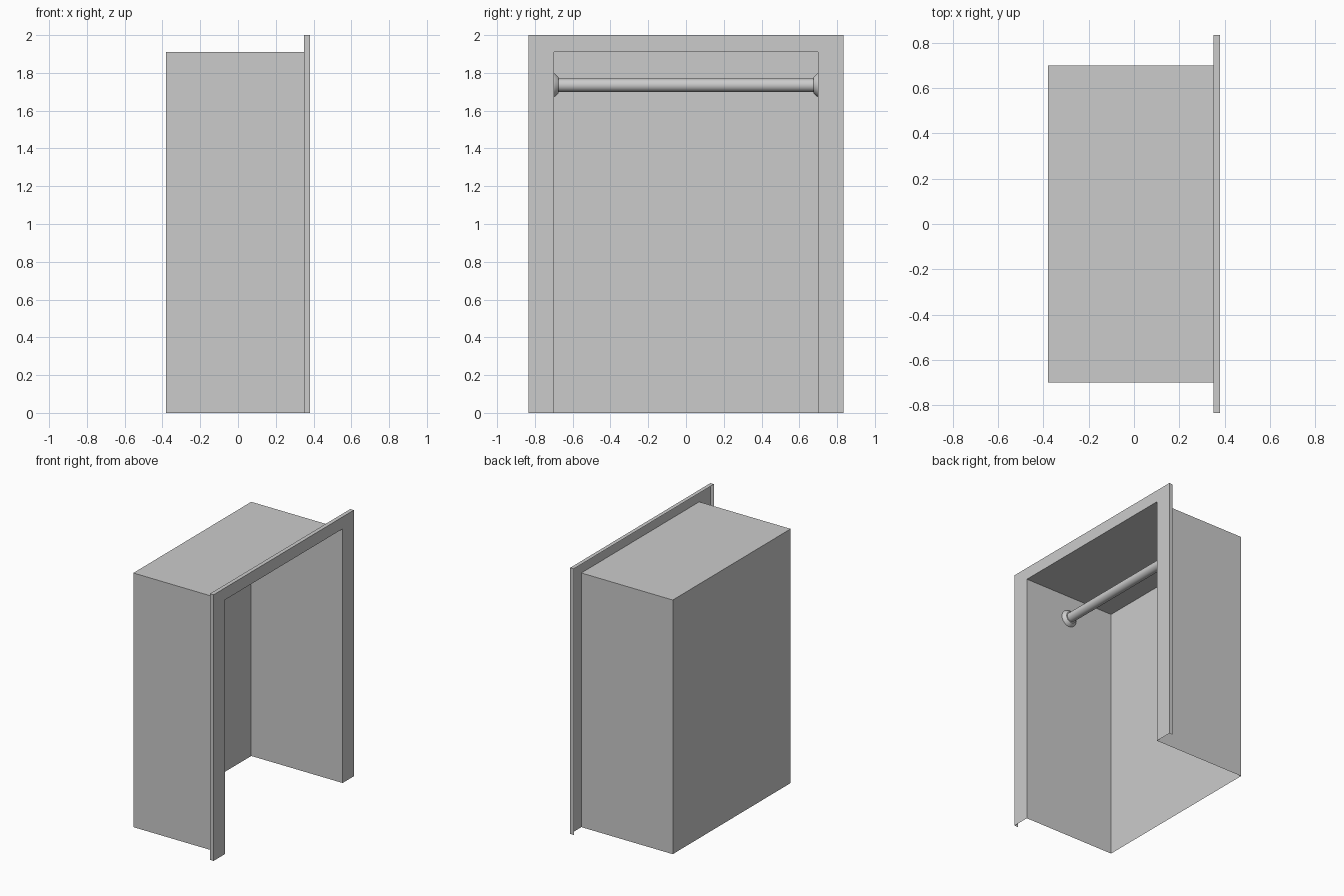
import bpy, bmesh, math

if "Cube" in bpy.data.objects:
    bpy.data.objects.remove(bpy.data.objects["Cube"])

X, RIM = 0.38, 0.35           # front plane / back edge of the trim lip
W, H = 0.70, 1.91             # recess half width and height
FW, FH = 0.833, 2.0           # trim half width and height
ROD_Z, ROD_R = 1.735, 0.035


def make(name, faces):
    """Mesh object from a list of faces given as point loops."""
    bm = bmesh.new()
    for pts in faces:
        bm.faces.new([bm.verts.new(p) for p in pts])
    bmesh.ops.remove_doubles(bm, verts=bm.verts, dist=1e-5)
    me = bpy.data.meshes.new(name)
    bm.to_mesh(me)
    bm.free()
    ob = bpy.data.objects.new(name, me)
    bpy.context.collection.objects.link(ob)
    return ob


def arch(w, h, x):
    """Upside-down U path at depth x."""
    return [(x, -w, 0), (x, -w, h), (x, w, h), (x, w, 0)]


def strip(a, b):
    """Quads bridging two paths."""
    return [(a[i], a[i + 1], b[i + 1], b[i]) for i in range(len(a) - 1)]


# Thin shell: side walls, ceiling and back, open at front and floor
back = arch(W, H, -X)
make("closet_shell", strip(arch(W, H, X), back) + [back[::-1]])

# Door trim: flat front face with a shallow outer lip
outer = arch(FW, FH, X)
make("door_trim", strip(outer, arch(W, H, X)) + strip(arch(FW, FH, RIM), outer))


def lathe(name, profile, n=32):
    """Revolve (y, radius) points around the rod axis."""
    def ring(y, r):
        return [(r * math.cos(2 * math.pi * i / n), y,
                 ROD_Z + r * math.sin(2 * math.pi * i / n)) for i in range(n + 1)]
    faces = []
    for (y0, r0), (y1, r1) in zip(profile, profile[1:]):
        faces += strip(ring(y0, r0), ring(y1, r1))
    ob = make(name, faces)
    bm = bmesh.new()
    bm.from_mesh(ob.data)
    bmesh.ops.recalc_face_normals(bm, faces=bm.faces)
    bm.to_mesh(ob.data)
    bm.free()
    bpy.ops.object.select_all(action='DESELECT')
    ob.select_set(True)
    bpy.context.view_layer.objects.active = ob
    bpy.ops.object.shade_smooth_by_angle(angle=math.radians(30))
    return ob


# Hanging rail and its flared wall sockets
lathe("hanging_rail", [(-W, ROD_R), (W, ROD_R)])
for side, label in ((-1, "left"), (1, "right")):
    lathe(label + "_rail_socket",
          [(side * W, 0.063), (side * 0.694, 0.061),
           (side * 0.675, 0.042), (side * 0.675, ROD_R)])
